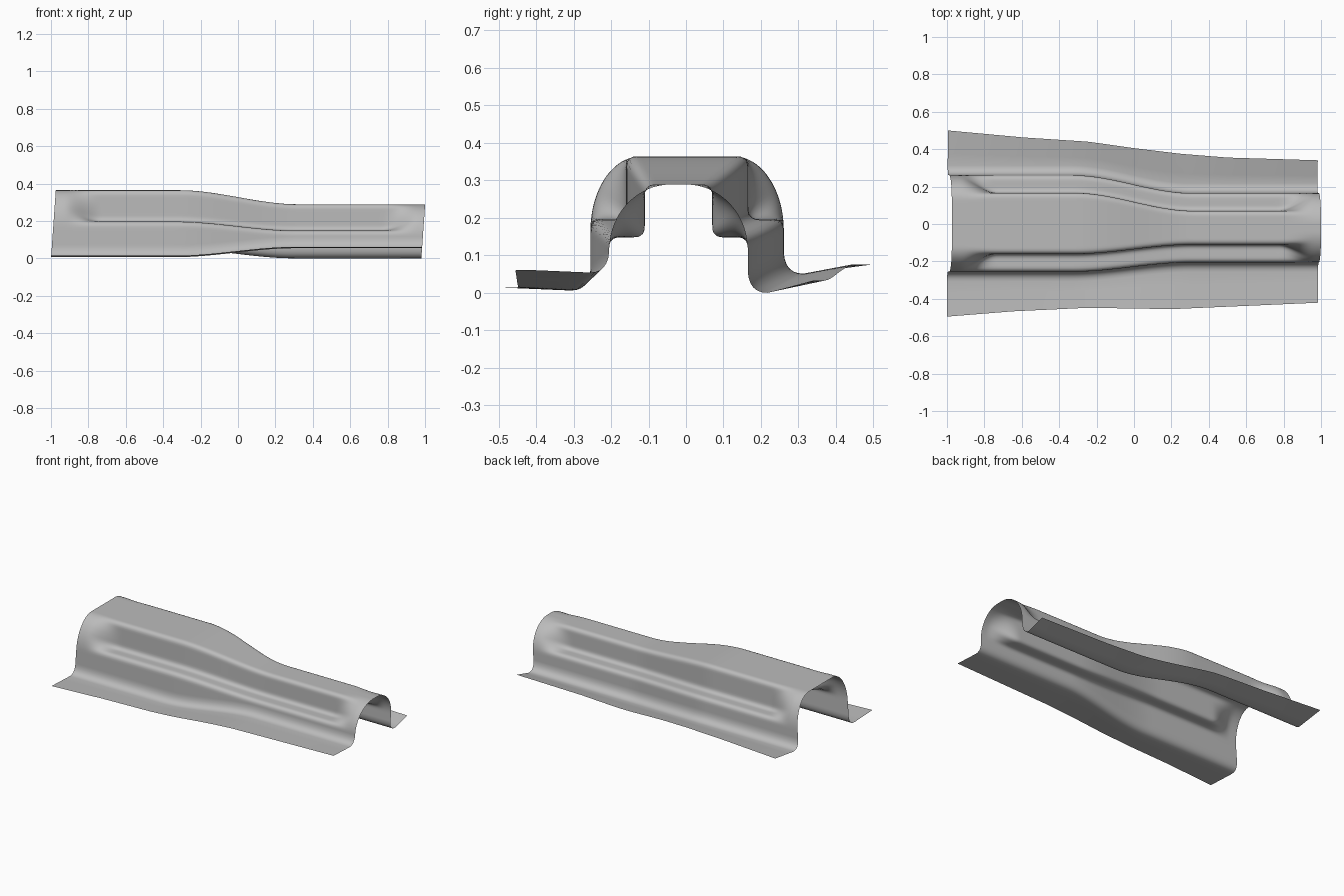
import bpy, bmesh
from math import sin, cos, pi

if "Cube" in bpy.data.objects:
    bpy.data.objects.remove(bpy.data.objects["Cube"])

steel = bpy.data.materials.new("bare_steel")
steel.use_nodes = True
grey = (0.5, 0.5, 0.5, 1)
steel.diffuse_color = grey
steel.node_tree.nodes["Principled BSDF"].inputs["Base Color"].default_value = grey


def mix(a, b, t):
    return a + (b - a) * t


def ease(a, b, x):
    t = min(1, max(0, (x - a) / (b - a)))
    return t * t * (3 - 2 * t)


def along(points, x):
    """Linear lookup in a short list of (x, value)."""
    for (a, u), (b, v) in zip(points, points[1:]):
        if x <= b:
            return mix(u, v, (x - a) / (b - a))
    return points[-1][1]


def corner(p, c, q, n=6):
    """Rounded corner from p to q with control point c."""
    return [tuple((1 - t) ** 2 * a + 2 * t * (1 - t) * b + t * t * d
                  for a, b, d in zip(p, c, q)) for t in (i / n for i in range(n + 1))]


def resample(path, n):
    """Even spacing along a polyline."""
    dist = [0]
    for p, q in zip(path, path[1:]):
        dist.append(dist[-1] + ((q[0] - p[0]) ** 2 + (q[1] - p[1]) ** 2) ** 0.5)
    return [tuple(along([(d, p[k]) for d, p in zip(dist, path)], dist[-1] * i / n)
                  for k in (0, 1)) for i in range(n + 1)]


# Outer flange edges seen from above
FRONT_EDGE = [(-1, .495), (-.65, .467), (-.25, .448), (.2, .455), (1, .42)]
BACK_EDGE = [(-1, .5), (-.6, .463), (-.25, .44), (0, .405), (.25, .375), (.5, .355), (1, .34)]


def half_section(x, side):
    """Crown to flange edge on one side (-1 front, 1 back)."""
    t = ease(-.34, .3, x)
    press = ease(-.95, -.75, x) * (1 - ease(.76, .95, x))
    centre = mix(.003, -.02, t)
    top, wide = mix(.368, .293, t), mix(.258, .185, t)
    flat, spring = mix(.125, .02, t), mix(.17, .12, t)
    wall, shelf = mix(.163, .09, t), mix(.2, .152, t)
    if side < 0:
        foot, rim, edge = mix(.01, .058, t), mix(.018, .065, t), along(FRONT_EDGE, x)
    else:
        foot, rim, edge = mix(.055, .004, t), mix(.08, .037, t), along(BACK_EDGE, x)
    low = foot + .055
    r = .028
    # plain arch
    plain = [(0, top)]
    for i in range(17):
        a = pi / 2 * i / 16
        plain.append((flat + (wide - flat) * sin(a), spring + (top - spring) * cos(a)))
    plain.append((wide, low))
    # pressed shoulder with a shelf
    pressed = [(0, top)]
    pressed += corner((wall - r, top), (wall, top), (wall, top - r))
    pressed += corner((wall, shelf + r), (wall, shelf), (wall + r, shelf))
    pressed += corner((wide - r, shelf), (wide, shelf), (wide, shelf - r))
    pressed.append((wide, low))
    n = 44
    pts = [(mix(a[0], b[0], press), mix(a[1], b[1], press))
           for a, b in zip(resample(plain, n), resample(pressed, n))]
    # flared foot and flange
    pts += corner((wide, low), (wide + .004, foot), (wide + .052, foot))[1:]
    reach = edge * 1.0 - side * centre
    start = wide + .052
    pts += [(mix(start, reach, k / 3), mix(foot, rim, k / 3)) for k in (1, 2, 3)]
    return [(centre + side * y, z) for y, z in pts]


# Pressed tunnel sheet
bm = bmesh.new()
rows = []
count = 120
for i in range(count + 1):
    x = mix(-1, .98, i / count)
    section = half_section(x, -1)[::-1] + half_section(x, 1)[1:]
    rows.append([bm.verts.new((x + .07 * z, y, z)) for y, z in section])
for a, b in zip(rows, rows[1:]):
    for k in range(len(a) - 1):
        bm.faces.new((a[k], b[k], b[k + 1], a[k + 1]))
for v in bm.verts:
    v.co.z = max(0, v.co.z - .004)

mesh = bpy.data.meshes.new("tunnel_sheet")
bm.to_mesh(mesh)
bm.free()
mesh.materials.append(steel)
sheet = bpy.data.objects.new("tunnel_sheet", mesh)
bpy.context.collection.objects.link(sheet)
bpy.context.view_layer.objects.active = sheet
sheet.select_set(True)
bpy.ops.object.shade_smooth_by_angle(angle=pi / 4)
